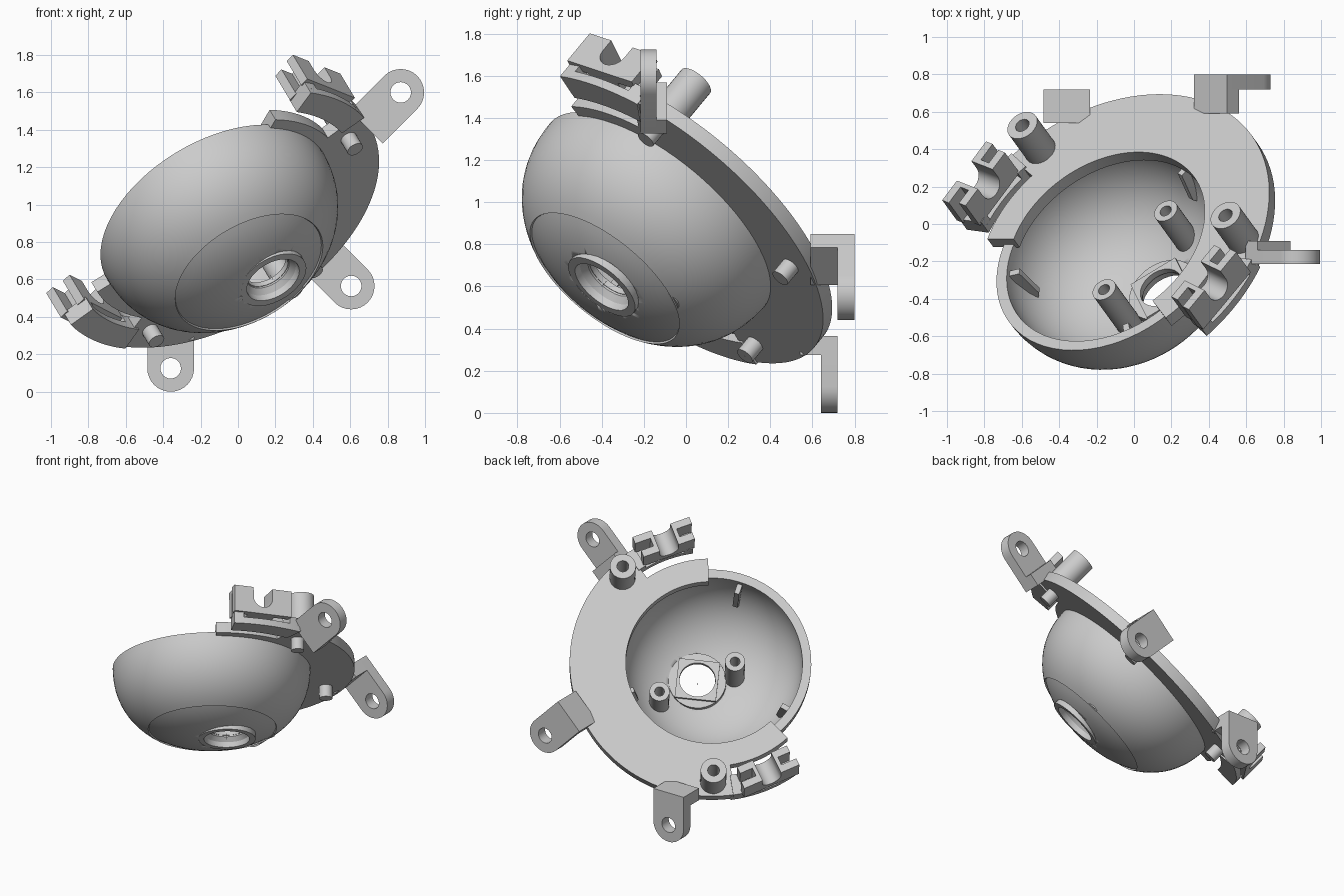
import bpy, bmesh
from math import sin, cos, radians, sqrt
from mathutils import Vector, Matrix

if "Cube" in bpy.data.objects:
    bpy.data.objects.remove(bpy.data.objects["Cube"])

# Tilted frame of the housing: flange centre, in-plane axes u, v and normal n
F = Vector((-0.14, -0.10, 0.96))
n = Vector((-0.42, 0.58, 0.70)).normalized()
u = (Vector((1, 0, 0)) - n * n.x).normalized()
v = n.cross(u)
AXIS = 49  # mirror axis of the flange, degrees in the u-v plane


def frame(x, y, z, o):
    m = Matrix((x, y, z)).transposed().to_4x4()
    m.translation = o
    return m


HOUSING = frame(u, v, n, F)


def add(name, mesh, matrix):
    ob = bpy.data.objects.new(name, mesh)
    bpy.context.collection.objects.link(ob)
    ob.matrix_world = matrix
    bpy.ops.object.select_all(action='DESELECT')
    ob.select_set(True)
    bpy.context.view_layer.objects.active = ob
    bpy.ops.object.shade_smooth_by_angle(angle=radians(30))
    return ob


def revolve(name, profile, centre=(0, 0), a0=0, a1=360, segs=32):
    """Turn a closed (radius, height) profile about the housing normal."""
    bm = bmesh.new()
    full = a1 - a0 >= 360
    rings = []
    for i in range(segs if full else segs + 1):
        a = radians(a0 + (a1 - a0) * i / segs)
        rings.append([bm.verts.new((centre[0] + r * cos(a), centre[1] + r * sin(a), h))
                      for r, h in profile])
    k = len(profile)
    for i in range(segs):
        p, q = rings[i], rings[(i + 1) % len(rings)]
        for j in range(k):
            bm.faces.new((p[j], q[j], q[(j + 1) % k], p[(j + 1) % k]))
    if not full:
        bm.faces.new(rings[0])
        bm.faces.new(rings[-1])
    bmesh.ops.recalc_face_normals(bm, faces=bm.faces)
    mesh = bpy.data.meshes.new(name)
    bm.to_mesh(mesh)
    bm.free()
    return add(name, mesh, HOUSING)


def box(r0, r1, h0, h1):
    return [(r0, h0), (r1, h0), (r1, h1), (r0, h1)]


def plate(name, loops, matrix, depth):
    """Extrude filled outlines (with holes) symmetrically along local z."""
    cu = bpy.data.curves.new(name, 'CURVE')
    cu.dimensions, cu.fill_mode, cu.extrude = '2D', 'BOTH', depth / 2
    for loop in loops:
        s = cu.splines.new('POLY')
        s.points.add(len(loop) - 1)
        for p, c in zip(s.points, loop):
            p.co = (c[0], c[1], 0, 1)
        s.use_cyclic_u = True
    tmp = bpy.data.objects.new(name + "_outline", cu)
    bpy.context.collection.objects.link(tmp)
    bpy.context.view_layer.update()
    mesh = bpy.data.meshes.new_from_object(tmp.evaluated_get(bpy.context.evaluated_depsgraph_get()))
    bpy.data.objects.remove(tmp)
    bm = bmesh.new()
    bm.from_mesh(mesh)
    bmesh.ops.remove_doubles(bm, verts=bm.verts, dist=1e-5)
    bmesh.ops.recalc_face_normals(bm, faces=bm.faces)
    bm.to_mesh(mesh)
    bm.free()
    return add(name, mesh, matrix)


def arc(cx, cy, r, a0, a1, k):
    return [(cx + r * cos(radians(a0 + (a1 - a0) * i / k)),
             cy + r * sin(radians(a0 + (a1 - a0) * i / k))) for i in range(k + 1)]


# Bowl: thick, slightly boxy shell with a shallow step around its pole
P, RIM = 2.2, -0.03


def shell(r, radius, depth):
    return RIM - depth * (1 - min(1, r / radius) ** P) ** (1 / P)


outer, inner = [], []
radii = [cos(radians(87.5 * i / 20)) ** (2 / P) for i in range(21)]
for c in radii:
    r = 0.67 * c
    if r < 0.43 and outer[-1][0] > 0.43:
        outer += [(0.435, shell(0.435, 0.67, 0.555)), (0.43, shell(0.43, 0.67, 0.54))]
    outer.append((r, shell(r, 0.67, 0.555 if r > 0.43 else 0.54)))
    inner.append((0.61 * c, shell(0.61 * c, 0.61, 0.50)))
bowl = revolve("bowl", outer + inner[::-1], (0, -0.015), segs=72)

# Opening near the pole
HOLE = (0.10, 0.0)
cutter = revolve("opening_cutter", box(0.001, 0.19, -0.9, -0.3), HOLE)
cut = bowl.modifiers.new("opening", 'BOOLEAN')
cut.operation, cut.object, cut.solver = 'DIFFERENCE', cutter, 'EXACT'
bpy.context.view_layer.objects.active = bowl
bpy.ops.object.modifier_apply(modifier="opening")
bpy.data.objects.remove(cutter)
revolve("opening_collar", [(0.196, -0.48), (0.196, -0.565), (0.155, -0.565), (0.15, -0.53),
                           (0.125, -0.50), (0.125, -0.48)], HOLE)
k = 0.14
plate("opening_frame", [[(-k, -k), (k, -k), (k, k), (-k, k)], arc(0, 0, 0.122, 0, 345, 23)],
      HOUSING @ Matrix.Translation((HOLE[0], HOLE[1], -0.475)) @ Matrix.Rotation(0.35, 4, 'Z'), 0.03)

# Flange: wide around the back, narrow next to the clips
revolve("flange", box(0.58, 0.96, -0.055, 0.02), a0=AXIS - 77, a1=AXIS + 77, segs=48)
for side, tag in ((-1, "right"), (1, "left")):
    def span(a, b):
        lo, hi = sorted((AXIS + side * a, AXIS + side * b))
        return dict(a0=lo, a1=hi, segs=10)

    def polar(r, a):
        t = radians(AXIS + side * a)
        return (r * cos(t), r * sin(t))

    revolve(f"flange_ear_{tag}", box(0.58, 0.745, -0.055, 0.02), **span(77, 111))
    # Mounting post and the pin beneath it
    revolve(f"post_{tag}", box(0.04, 0.088, -0.02, 0.25), polar(0.855, 68))
    revolve(f"pin_{tag}", box(0.001, 0.045, -0.14, -0.05), polar(0.83, 69), segs=20)
    # Clip base with a long slot
    revolve(f"clip_base_{tag}", box(0.82, 0.965, -0.065, -0.02), **span(75, 104))
    for a, b in ((76, 80), (100, 104)):
        revolve(f"clip_web_{tag}", box(0.82, 0.965, -0.03, 0.03), **span(a, b))
    # Clip jaws: three slices with a round channel running outward
    mid = radians(AXIS + side * 92)
    rad = u * cos(mid) + v * sin(mid)
    tan = n.cross(rad)
    for part, r0, r1, w in (("inner", 0.81, 0.86, 0.185), ("middle", 0.855, 0.925, 0.095),
                            ("outer", 0.92, 0.97, 0.205)):
        outline = ([(-w, 0.015), (w, 0.015), (w, 0.20), (0.068, 0.20)]
                   + arc(0, 0.13, 0.068, 0, -180, 12) + [(-0.068, 0.20), (-w, 0.20)])
        plate(f"clip_{part}_{tag}", [outline], frame(tan, n, rad, F + rad * (r0 + r1) / 2), r1 - r0)

t = radians(AXIS)
revolve("pin_back", box(0.001, 0.045, -0.14, -0.05), (0.83 * cos(t), 0.83 * sin(t)), segs=20)

# Screw bosses inside the bowl
for i, (c, base) in enumerate((((-0.11, -0.144), -0.54), ((0.253, 0.276), -0.47))):
    revolve(f"inner_boss_{i}", box(0.033, 0.068, base, -0.19), c, segs=24)

# Small ribs on the inner wall
for i, a in enumerate((44, 176, -82)):
    t = radians(a)
    rad = u * cos(t) + v * sin(t)
    plate(f"wall_rib_{i}", [[(0.62, -0.06), (0.55, -0.06), (0.52, -0.25), (0.55, -0.30)]],
          frame(rad, n, rad.cross(n), F), 0.035)

# Upright mounting tabs: hole (x, z), end of the arm (x, z), plate y range, arm inner y
TABS = (("top", (0.87, 1.60), (0.685, 1.415), -0.215, -0.14, -0.09),
        ("side", (0.605, 0.565), (0.41, 0.76), 0.72, 0.80, 0.59),
        ("bottom", (-0.36, 0.125), (-0.36, 0.365), 0.64, 0.72, 0.54))
X, Z, B = Vector((1, 0, 0)), Vector((0, 0, 1)), Vector((0, -1, 0))
for tag, (hx, hz), (ex, ez), y0, y1, ya in TABS:
    L = sqrt((ex - hx) ** 2 + (ez - hz) ** 2)
    along = (X * (ex - hx) + Z * (ez - hz)) / L
    across = B.cross(along)
    hole = arc(0, 0, 0.055, 0, 345, 23)
    body = [(L, -0.125), (L, 0.125)] + arc(0, 0, 0.125, 90, 270, 16)
    plate(f"tab_{tag}", [body, hole], frame(along, across, B, Vector((hx, (y0 + y1) / 2, hz))), y1 - y0)
    near = y1 if ya > y1 else y0
    block = [(L - 0.09, -0.125), (L, -0.125), (L, 0.125), (L - 0.09, 0.125)]
    plate(f"tab_arm_{tag}", [block], frame(along, across, B, Vector((hx, (near + ya) / 2, hz))),
          abs(near - ya))
